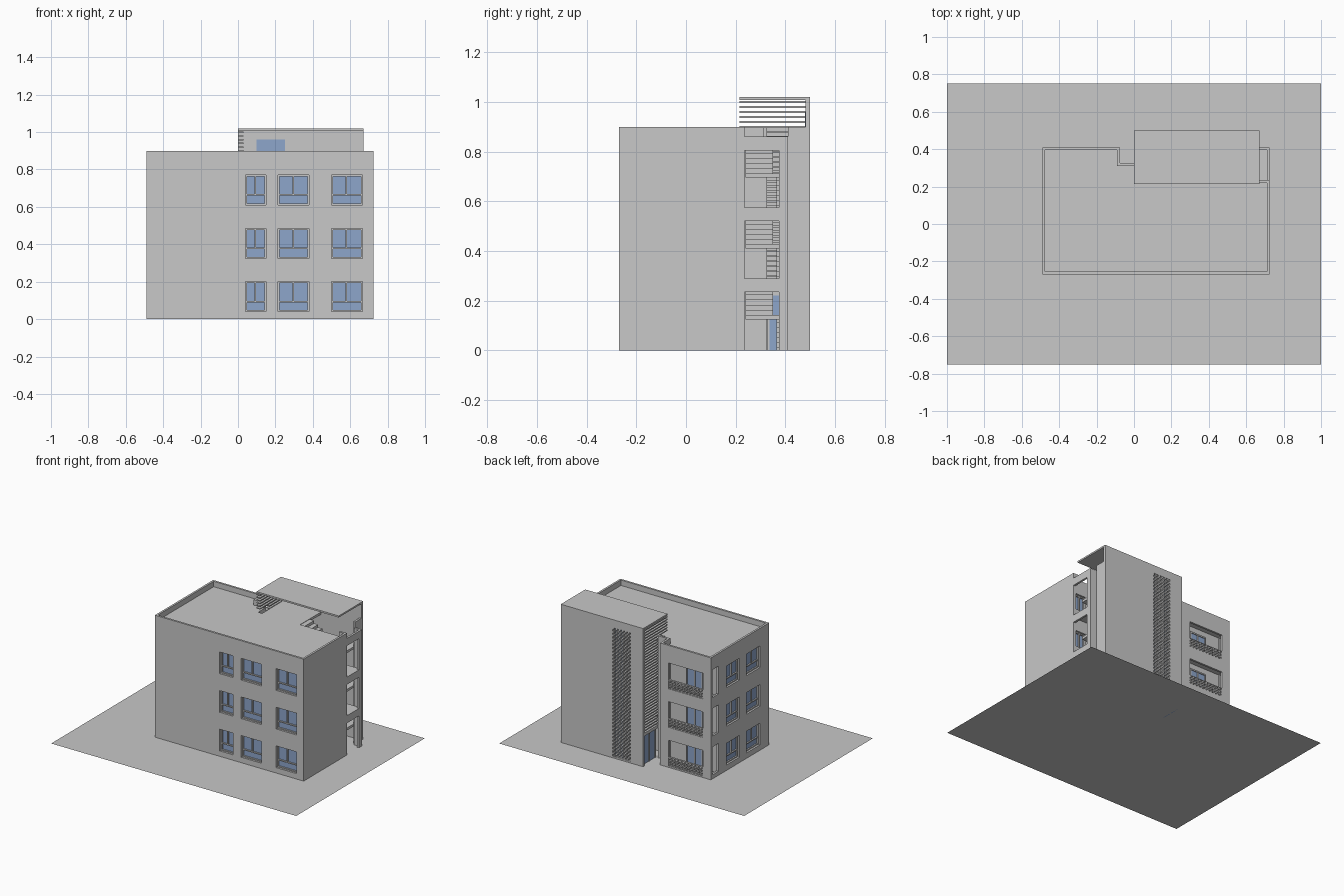
import bpy, bmesh

cube = bpy.data.objects.get("Cube")
if cube:
    bpy.data.objects.remove(cube, do_unlink=True)


def material(name, colour):
    m = bpy.data.materials.new(name)
    m.use_nodes = True
    m.diffuse_color = (*colour, 1)
    m.node_tree.nodes["Principled BSDF"].inputs["Base Color"].default_value = (*colour, 1)
    return m


GREY = material("concrete_grey", (0.58, 0.58, 0.58))
BLUE = material("glass_blue", (0.27, 0.38, 0.60))
FLOORS = (0, 0.285, 0.57)


def box(bm, x, y, z):
    vs = [bm.verts.new((a, b, c)) for c in z for b in y for a in x]
    for f in ((0, 2, 3, 1), (4, 5, 7, 6), (0, 1, 5, 4), (2, 6, 7, 3), (0, 4, 6, 2), (1, 3, 7, 5)):
        bm.faces.new([vs[i] for i in f])


def wall_box(bm, side, u, d, z):
    """Box on a wall: u runs along the wall, d goes through it."""
    d = tuple(sorted(d))
    if side == "x":
        box(bm, d, u, z)
    else:
        box(bm, u, d, z)


def prism(bm, outline, z0, z1):
    low = [bm.verts.new((x, y, z0)) for x, y in outline]
    high = [bm.verts.new((x, y, z1)) for x, y in outline]
    bm.faces.new(low[::-1])
    bm.faces.new(high)
    n = len(outline)
    for i in range(n):
        j = (i + 1) % n
        bm.faces.new((low[i], low[j], high[j], high[i]))


def finish(name, bm, mat=GREY):
    bmesh.ops.recalc_face_normals(bm, faces=bm.faces)
    me = bpy.data.meshes.new(name)
    bm.to_mesh(me)
    bm.free()
    me.materials.append(mat)
    ob = bpy.data.objects.new(name, me)
    bpy.context.scene.collection.objects.link(ob)
    return ob


def carve(ob, bm):
    """Subtract the cutter mesh and bake the result."""
    cutter = finish("cutter", bm)
    cutter.hide_render = True
    mod = ob.modifiers.new("cut", "BOOLEAN")
    mod.operation, mod.solver, mod.object = "DIFFERENCE", "EXACT", cutter
    dg = bpy.context.evaluated_depsgraph_get()
    dg.update()
    me = bpy.data.meshes.new_from_object(ob.evaluated_get(dg))
    ob.modifiers.clear()
    ob.data = me
    bpy.data.objects.remove(cutter, do_unlink=True)


def lattice(bm, u, y, z, pitch, rows):
    """Staggered open brickwork."""
    h = (z[1] - z[0]) / rows
    n = round((u[1] - u[0]) / pitch)
    for r in range(rows):
        for k in range(n + 1):
            a = u[0] + (k - 0.5 * (r % 2)) * pitch
            a0, a1 = max(a, u[0]), min(a + pitch * 0.62, u[1])
            if a1 - a0 > 0.002:
                box(bm, (a0, a1), y, (z[0] + r * h, z[0] + (r + 1) * h))


# ground
bm = bmesh.new()
bmesh.ops.create_grid(bm, x_segments=1, y_segments=1, size=1)
bmesh.ops.scale(bm, vec=(1, 0.75, 1), verts=bm.verts)
finish("ground", bm)

# main block with roof recess, window recesses and balconies
bm = bmesh.new()
prism(bm, [(-0.49, -0.27), (0.725, -0.27), (0.725, 0.235), (0, 0.235), (0, 0.325),
           (-0.075, 0.325), (-0.075, 0.41), (-0.49, 0.41)], 0, 0.9)
block = finish("main_block", bm)

recess, openings = bmesh.new(), bmesh.new()
frames, glass, rails = bmesh.new(), bmesh.new(), bmesh.new()
prism(recess, [(-0.475, -0.255), (0.71, -0.255), (0.71, 0.22), (0.67, 0.22), (0.67, 0.31),
               (-0.09, 0.31), (-0.09, 0.395), (-0.475, 0.395)], 0.86, 1)


def window(side, u, z, face, inward, transom=True):
    """Recessed window with frame, mullion and low transom."""
    def at(d):
        return face + inward * d
    wall_box(recess, side, u, (at(-0.02), at(0.03)), z)
    wall_box(glass, side, u, (at(0.024), at(0.0305)), z)
    t, mid = 0.008, u[0] + 0.48 * (u[1] - u[0])
    d = (at(0.014), at(0.03))
    low = z[0] + (0.05 if transom else 0)
    for a in (u[0], u[1] - t):
        wall_box(frames, side, (a, a + t), d, z)
    wall_box(frames, side, (mid - t / 2, mid + t / 2), d, (low, z[1]))
    for b in {z[0], low, z[1] - t}:
        wall_box(frames, side, (u[0] + t, u[1] - t), d, (b, b + t))


for f in FLOORS:
    z = (f + 0.04, f + 0.2)
    for u in ((0.04, 0.15), (0.215, 0.38), (0.5, 0.665)):
        window("y", u, z, -0.27, 1)
    for u in ((0.075, 0.225), (-0.165, -0.005)):
        window("x", u, z, -0.49, 1)
    # landing window behind the side openings
    window("y", (0.62, 0.705), (f + 0.06, f + 0.18), 0.235, -1, False)
    # balcony room, back opening, side opening, door and railing
    box(recess, (-0.475, -0.09), (0.31, 0.395), (f + 0.01, f + 0.24))
    box(openings, (-0.425, -0.145), (0.37, 0.45), (f + 0.01, f + 0.2))
    box(openings, (-0.53, -0.46), (0.32, 0.39), (f + 0.03, f + 0.235))
    box(glass, (-0.355, -0.23), (0.308, 0.314), (f + 0.01, f + 0.19))
    for x in (-0.36, -0.296, -0.232):
        box(frames, (x, x + 0.008), (0.309, 0.32), (f + 0.01, f + 0.195))
    box(frames, (-0.36, -0.224), (0.309, 0.32), (f + 0.187, f + 0.197))
    lattice(rails, (-0.425, -0.145), (0.397, 0.407), (f + 0.01, f + 0.07), 0.028, 6)
    box(rails, (-0.425, -0.145), (0.395, 0.409), (f + 0.07, f + 0.076))

carve(block, recess)
carve(block, openings)
finish("balcony_railings", rails)

# tower back wall with tall brick screen and glass
bm = bmesh.new()
box(bm, (0, 0.67), (0.482, 0.5), (0, 1.01))
tower = finish("tower_back_wall", bm)
bm = bmesh.new()
box(bm, (0.1, 0.25), (0.45, 0.53), (0.012, 0.96))
carve(tower, bm)
bm = bmesh.new()
lattice(bm, (0.1, 0.25), (0.488, 0.498), (0.012, 0.96), 0.025, 72)
finish("brick_screen", bm)
box(glass, (0.1, 0.25), (0.48, 0.484), (0.012, 0.96))

# tower roof and side pier
bm = bmesh.new()
box(bm, (0, 0.672), (0.215, 0.5), (1.008, 1.02))
finish("tower_roof", bm)
bm = bmesh.new()
box(bm, (0.655, 0.67), (0.41, 0.482), (0, 0.9))
finish("tower_side_pier", bm)

# horizontal louvres on the tower side
bm = bmesh.new()
for i in range(39):
    z = 0.235 + i * 0.02
    box(bm, (0, 0.03), (0.215 if z > 0.885 else 0.325, 0.482), (z, z + 0.008))
finish("tower_louvres", bm)

# entrance door under the louvres
box(glass, (0.02, 0.026), (0.335, 0.482), (0, 0.23))
for y in (0.328, 0.40, 0.474):
    box(frames, (0.014, 0.03), (y, y + 0.008), (0, 0.23))
box(frames, (0, 0.03), (0.325, 0.482), (0.22, 0.235))

# side gallery wall with openings and a short return
bm = bmesh.new()
prism(bm, [(0.725, 0.235), (0.725, 0.41), (0.67, 0.41), (0.67, 0.395), (0.71, 0.395), (0.71, 0.235)], 0, 0.86)
gallery = finish("gallery_wall", bm)
bm = bmesh.new()
for z in ((-0.1, 0.235), (0.29, 0.52), (0.575, 0.805)):
    box(bm, (0.69, 0.75), (0.2, 0.375), z)
carve(gallery, bm)
bm = bmesh.new()
for f in FLOORS[1:]:
    box(bm, (0.6, 0.712), (0.234, 0.396), (f - 0.015, f + 0.003))
finish("gallery_floors", bm)

# stairs: two flights per storey with landings
bm = bmesh.new()
steps = 7
for f in FLOORS:
    rise = 0.1425 / steps
    for i in range(steps):
        z = f + (i + 1) * rise
        x = 0.34 + i * 0.034
        box(bm, (x, x + 0.036), (0.365, 0.475), (max(z - 0.03, 0), z))
        x = 0.578 - (i + 1) * 0.034
        z += 0.1425
        box(bm, (x, x + 0.036), (0.24, 0.35), (z - 0.03, z))
    box(bm, (0.578, 0.655), (0.24, 0.48), (f + 0.125, f + 0.1425))
    box(bm, (0.03, 0.34), (0.234, 0.48), (f + 0.27, f + 0.288))
finish("stairs", bm)

finish("window_frames", frames)
finish("window_glass", glass, BLUE)
